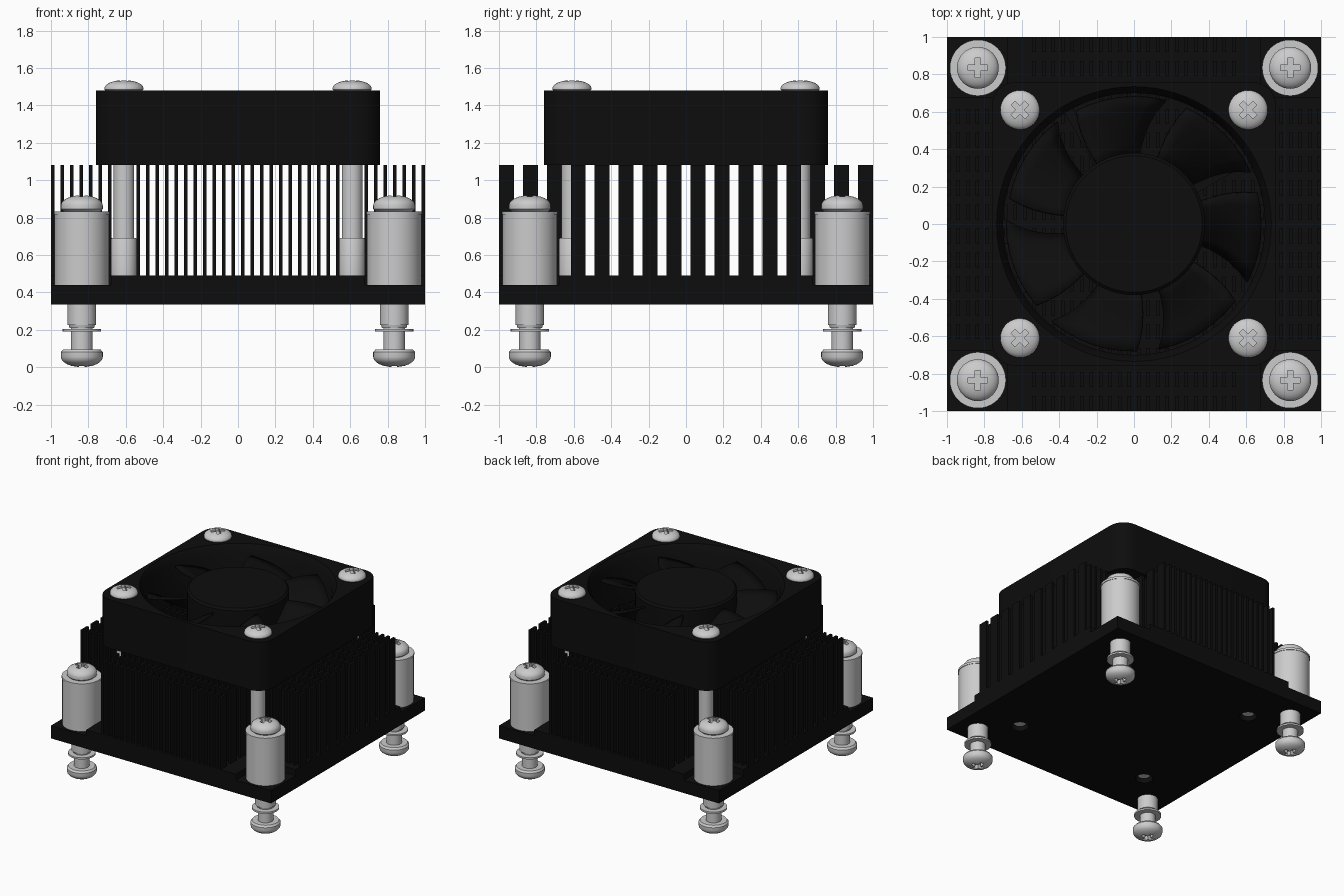
import bpy, bmesh, math
from mathutils import Matrix, Vector

cube = bpy.data.objects.get("Cube")
if cube:
    bpy.data.objects.remove(cube, do_unlink=True)


def material(name, value):
    mat = bpy.data.materials.new(name)
    mat.use_nodes = True
    colour = (value, value, value, 1)
    mat.diffuse_color = colour
    mat.node_tree.nodes["Principled BSDF"].inputs["Base Color"].default_value = colour
    return mat


BLACK = material("black", 0.004)
STEEL = material("light_grey_metal", 0.6)


def finish(name, bm, mat, smooth=True):
    bmesh.ops.recalc_face_normals(bm, faces=bm.faces)
    mesh = bpy.data.meshes.new(name)
    bm.to_mesh(mesh)
    bm.free()
    mesh.materials.append(mat)
    obj = bpy.data.objects.new(name, mesh)
    bpy.context.collection.objects.link(obj)
    if smooth:
        shade(obj)
    return obj


def shade(obj):
    bpy.ops.object.select_all(action='DESELECT')
    obj.select_set(True)
    bpy.context.view_layer.objects.active = obj
    bpy.ops.object.shade_smooth_by_angle(angle=math.radians(35))


def add_box(bm, lo, hi, turn=0):
    lo, hi = Vector(lo), Vector(hi)
    m = (Matrix.Rotation(turn, 4, 'Z') @ Matrix.Translation((lo + hi) / 2)
         @ Matrix.Diagonal((*(hi - lo), 1)))
    return bmesh.ops.create_cube(bm, size=1, matrix=m)["verts"]


def lathe(name, profile, mat, steps=40, smooth=True):
    """Revolve (radius, height) points about the vertical axis."""
    bm = bmesh.new()
    verts = [bm.verts.new((r, 0, z)) for r, z in profile]
    edges = [bm.edges.new(pair) for pair in zip(verts, verts[1:])]
    bmesh.ops.spin(bm, geom=verts + edges, axis=(0, 0, 1), cent=(0, 0, 0),
                   angle=math.tau, steps=steps)
    bmesh.ops.remove_doubles(bm, verts=bm.verts, dist=0.0002)
    return finish(name, bm, mat, smooth)


def cut(obj, cutter):
    mod = obj.modifiers.new("cut", 'BOOLEAN')
    mod.operation = 'DIFFERENCE'
    mod.solver = 'EXACT'
    mod.object = cutter
    bpy.ops.object.select_all(action='DESELECT')
    bpy.context.view_layer.objects.active = obj
    obj.select_set(True)
    bpy.ops.object.modifier_apply(modifier=mod.name)
    bpy.data.objects.remove(cutter, do_unlink=True)


def cut_cross(obj, lo, hi, turn=0):
    """Sink a cross-shaped driver recess between two heights."""
    for extra in (0, math.pi / 2):
        bm = bmesh.new()
        add_box(bm, (-0.052, -0.015, lo), (0.052, 0.015, hi), turn + extra)
        cut(obj, finish("recess_cutter", bm, STEEL, False))


def copy_to_corners(obj, d):
    base = obj.name
    for label, x, y in (("front_right", -d, -d), ("front_left", d, -d),
                        ("back_right", -d, d), ("back_left", d, d)):
        part = obj.copy()
        part.name = label + "_" + base
        part.location = (x, y, 0)
        bpy.context.collection.objects.link(part)
    bpy.data.objects.remove(obj, do_unlink=True)


FAN_SCREW, CORNER = 0.61, 0.835

# Base plate with four open screw holes
bm = bmesh.new()
add_box(bm, (-1, -1, 0.335), (1, 1, 0.44))
plate = finish("base_plate", bm, BLACK, False)
for sx in (-1, 1):
    for sy in (-1, 1):
        bm = bmesh.new()
        bmesh.ops.create_cone(bm, cap_ends=True, segments=32, radius1=0.065, radius2=0.065,
                              depth=0.4, matrix=Matrix.Translation((sx * FAN_SCREW, sy * FAN_SCREW, 0.4)))
        cut(plate, finish("hole_cutter", bm, BLACK, False))

# Raised pad, notched at the corners
bm = bmesh.new()
n = 0.68
quadrant = [(1, -n), (1, n), (n, n)]
outline = []
for k in range(4):
    turn = Matrix.Rotation(k * math.pi / 2, 3, 'Z')
    outline += [bm.verts.new(turn @ Vector((x, y, 0.44))) for x, y in quadrant]
pad = bm.faces.new(outline)
top = bmesh.ops.extrude_face_region(bm, geom=[pad])["geom"]
bmesh.ops.translate(bm, vec=(0, 0, 0.05), verts=[g for g in top if isinstance(g, bmesh.types.BMVert)])
finish("raised_pad", bm, BLACK, False)

# Pin fins, left out around the corner hardware
bm = bmesh.new()
for i in range(40):
    x = -0.99 + 1.98 * i / 39
    for j in range(16):
        y = -0.96 + 1.92 * j / 15
        corner = abs(x) > 0.55 and abs(y) > 0.64
        near_screw = abs(abs(x) - FAN_SCREW) < 0.08 and abs(abs(y) - FAN_SCREW) < 0.08
        if not (corner or near_screw):
            add_box(bm, (x - 0.01, y - 0.04, 0.48), (x + 0.01, y + 0.04, 1.08))
finish("pin_fins", bm, BLACK, False)

# Fan frame: rounded square with a flared bore
bm = bmesh.new()
add_box(bm, (-0.76, -0.76, 1.08), (0.76, 0.76, 1.48))
upright = [e for e in bm.edges if abs(e.verts[0].co.z - e.verts[1].co.z) > 0.1]
bmesh.ops.bevel(bm, geom=upright, offset=0.13, segments=8, profile=0.5, affect='EDGES')
frame = finish("fan_frame", bm, BLACK, False)
cut(frame, lathe("bore_cutter", [(0, 1), (0.7, 1), (0.7, 1.42), (0.735, 1.481), (0.735, 1.6), (0, 1.6)],
                 BLACK, 80, False))
shade(frame)

# Fan hub, motor mount and struts
lathe("fan_hub", [(0, 1.14), (0.38, 1.14), (0.38, 1.445), (0.365, 1.46), (0, 1.46)], BLACK, 64)
lathe("motor_mount", [(0, 1.085), (0.38, 1.085), (0.38, 1.13), (0, 1.13)], BLACK, 64)
bm = bmesh.new()
for k in range(4):
    add_box(bm, (0.36, -0.025, 1.085), (0.71, 0.025, 1.125), math.radians(30 + 90 * k))
finish("mount_struts", bm, BLACK, False)

# Seven pitched fan blades
bm = bmesh.new()
for k in range(7):
    grid = []
    for u in range(6):
        r = 0.36 + 0.32 * u / 5
        row = []
        for v in range(7):
            t = v / 6
            a = math.tau * k / 7 + math.radians(-18 + 36 * t) * (1 + 0.15 * u / 5) - 0.12 * (u / 5) ** 2
            z = 1.19 + 0.22 * t + 0.03 * math.sin(math.pi * t)
            row.append(bm.verts.new((r * math.cos(a), r * math.sin(a), z)))
        grid.append(row)
    for a, b in zip(grid, grid[1:]):
        for v in range(6):
            bm.faces.new((a[v], b[v], b[v + 1], a[v + 1]))
blades = finish("fan_blades", bm, BLACK)
blades.modifiers.new("thickness", 'SOLIDIFY').thickness = 0.018


def dome(radius, rim, crown, steps=6):
    """Points of an elliptical cap running from rim to axis."""
    return [(radius * math.cos(math.pi / 2 * s / steps),
             rim + (crown - rim) * math.sin(math.pi / 2 * s / steps)) for s in range(steps + 1)]


# Fan screws with sleeves
screw = lathe("fan_screw", [(0, 0.36), (0.045, 0.36), (0.045, 0.45), (0.055, 0.45), (0.055, 1.48),
                            (0.1, 1.48), (0.105, 1.485)] + dome(0.105, 1.49, 1.535), STEEL)
cut_cross(screw, 1.505, 1.6, math.pi / 4)
shade(screw)
copy_to_corners(screw, FAN_SCREW)
copy_to_corners(lathe("sleeve", [(0, 0.485), (0.07, 0.485), (0.07, 0.68), (0.065, 0.69), (0, 0.69)],
                      STEEL), FAN_SCREW)

# Corner fasteners: foot, neck, shoulder and domed head in one turned piece
foot = [(0, 0.005)] + dome(0.112, 0.055, 0)[::-1][1:]
shank = [(0.112, 0.08), (0.1, 0.095), (0.058, 0.095), (0.058, 0.21), (0.066, 0.21), (0.07, 0.225),
         (0.077, 0.225), (0.077, 0.82), (0.095, 0.83), (0.112, 0.845)]
bolt = lathe("corner_bolt", [(0, 0)] + foot[1:] + shank + dome(0.112, 0.865, 0.92), STEEL)
cut_cross(bolt, 0.875, 1)
cut_cross(bolt, -0.1, 0.04)
shade(bolt)
copy_to_corners(bolt, CORNER)
copy_to_corners(lathe("spring_housing", [(0, 0.44), (0.146, 0.44), (0.146, 0.815), (0.15, 0.815),
                                         (0.15, 0.833), (0, 0.833)], STEEL), CORNER)
copy_to_corners(lathe("retaining_ring", [(0, 0.19), (0.102, 0.19), (0.102, 0.204), (0, 0.204)],
                      STEEL), CORNER)
